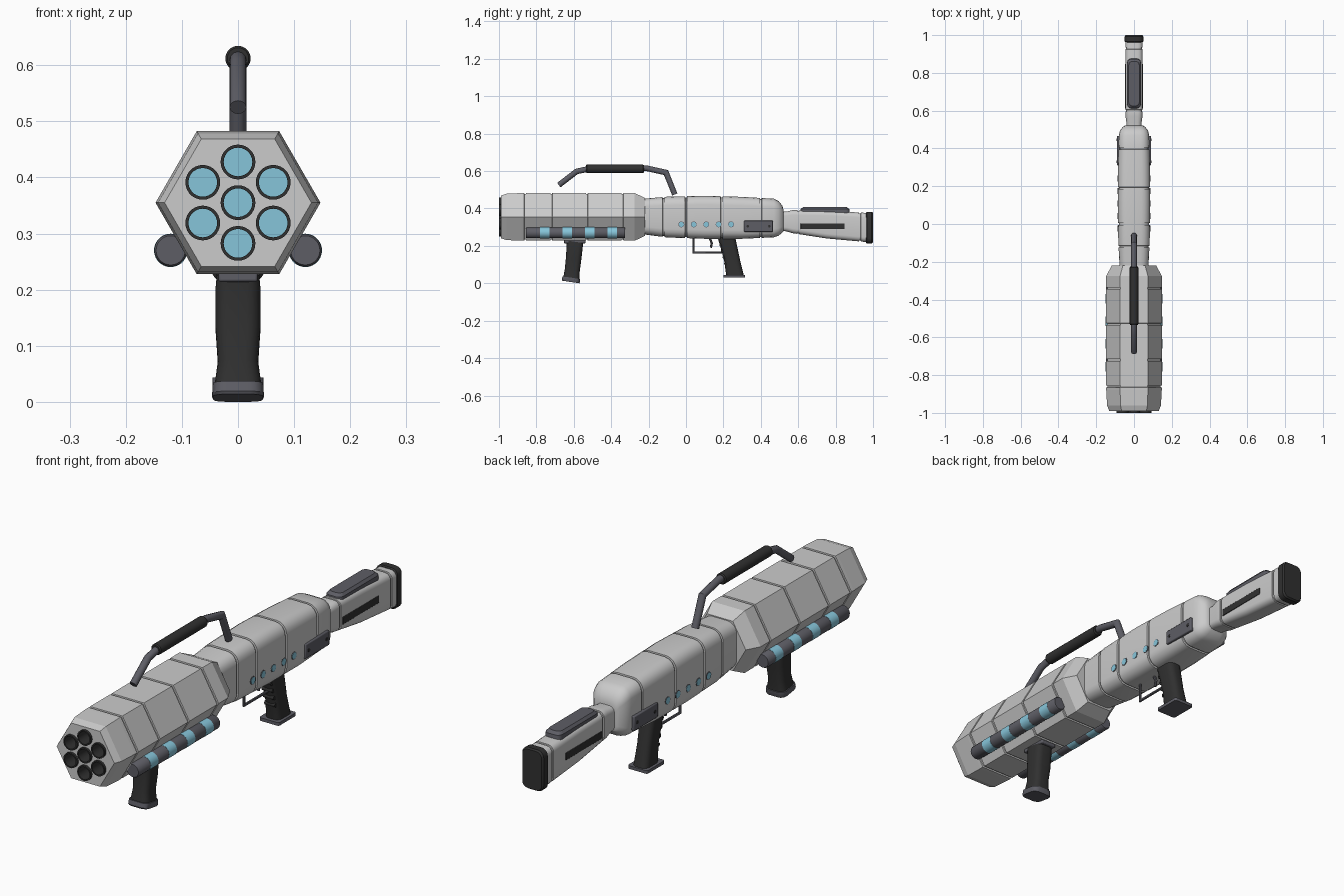
import bpy, bmesh, math
from mathutils import Vector

if "Cube" in bpy.data.objects:
    bpy.data.objects.remove(bpy.data.objects["Cube"])


def material(name, r, g, b):
    m = bpy.data.materials.new(name)
    m.diffuse_color = (r, g, b, 1)
    m.use_nodes = True
    m.node_tree.nodes["Principled BSDF"].inputs["Base Color"].default_value = m.diffuse_color
    return m


SHELL = material("shell", 0.60, 0.60, 0.62)
STEEL = material("steel", 0.11, 0.11, 0.13)
BLACK = material("black", 0.03, 0.03, 0.03)
BLUE = material("blue", 0.24, 0.56, 0.70)


def finish(name, bm, mat, smooth=True, bevel=0):
    bmesh.ops.recalc_face_normals(bm, faces=bm.faces)
    me = bpy.data.meshes.new(name)
    bm.to_mesh(me)
    bm.free()
    ob = bpy.data.objects.new(name, me)
    bpy.context.collection.objects.link(ob)
    me.materials.append(mat)
    if bevel:
        mod = ob.modifiers.new("bevel", 'BEVEL')
        mod.width, mod.segments = bevel, 2
    if smooth:
        bpy.ops.object.select_all(action='DESELECT')
        ob.select_set(True)
        bpy.context.view_layer.objects.active = ob
        bpy.ops.object.shade_smooth_by_angle(angle=math.radians(32))
    return ob


def loft(name, rings, mat, closed=False, smooth=True):
    """Skin a list of equal-length point rings; cap the ends, or join them when closed."""
    bm = bmesh.new()
    vs = [[bm.verts.new(p) for p in r] for r in rings]
    n = len(vs[0])
    pairs = list(zip(vs, vs[1:])) + ([(vs[-1], vs[0])] if closed else [])
    for a, b in pairs:
        for i in range(n):
            j = (i + 1) % n
            bm.faces.new((a[i], a[j], b[j], b[i]))
    if not closed:
        bm.faces.new(vs[0])
        bm.faces.new(vs[-1])
    return finish(name, bm, mat, smooth)


def box(name, center, size, mat, bevel=0.004):
    bm = bmesh.new()
    bmesh.ops.create_cube(bm, size=1)
    bmesh.ops.scale(bm, vec=size, verts=bm.verts)
    bmesh.ops.translate(bm, vec=center, verts=bm.verts)
    return finish(name, bm, mat, True, bevel)


def sweep(name, pts, r, mat, n=12):
    """Round bar with mitred corners along a path."""
    pts = [Vector(p) for p in pts]
    rings = []
    for i, p in enumerate(pts):
        d0 = (p - pts[max(i - 1, 0)]).normalized()
        d1 = (pts[min(i + 1, len(pts) - 1)] - p).normalized()
        t = (d0 + d1).normalized()
        u = t.orthogonal() if abs(t.x) > 0.9 else Vector((1, 0, 0))
        u = u.normalized()
        v = t.cross(u).normalized()
        k = 1 / max(0.6, t.dot(d1 if d1.length else d0))
        rings.append([p + u * r * math.cos(a) + v * r * k * math.sin(a)
                      for a in (math.tau * s / n for s in range(n))])
    return loft(name, rings, mat)


def circle(x, y, z, r, n=28):
    return [(x + r * math.cos(math.tau * i / n), y, z + r * math.sin(math.tau * i / n)) for i in range(n)]


def rounded(hx, hy, r, n=4):
    """Rounded rectangle outline centred on the origin."""
    out = []
    for q, (sx, sy) in enumerate([(1, 1), (-1, 1), (-1, -1), (1, -1)]):
        for i in range(n + 1):
            a = math.pi / 2 * (q + i / n)
            out.append((sx * (hx - r) + r * math.cos(a), sy * (hy - r) + r * math.sin(a)))
    return out


def hex_ring(y, hw, z0, z1):
    zm = (z0 + z1) / 2
    return [(hw, y, zm), (hw / 2, y, z1), (-hw / 2, y, z1), (-hw, y, zm), (-hw / 2, y, z0), (hw / 2, y, z0)]


def round_ring(y, hw, z0, z1, k=0.55):
    return [(a, y, b + (z0 + z1) / 2) for a, b in rounded(hw, (z1 - z0) / 2, hw * k)]


def grooved(st, cuts, depth=0.006, half=0.005):
    """Insert narrow panel grooves into a list of (y, half_width, z0, z1) stations."""
    def at(y):
        for a, b in zip(st, st[1:]):
            if a[0] <= y <= b[0]:
                t = (y - a[0]) / (b[0] - a[0])
                return [p + (q - p) * t for p, q in zip(a, b)]
    out = [list(s) for s in st]
    for c in cuts:
        for y, d in ((c - half, 0), (c - half + .001, depth), (c + half - .001, depth), (c + half, 0)):
            s = at(y)
            out.append([s[0], s[1] - d, s[2] + d, s[3] - d])
    return sorted(out)


# Hexagonal launcher housing
ZC = 0.355
hexes = [(y, 0.147 * s, ZC - 0.1275 * s, ZC + 0.1275 * s) for y, s in
         ((-0.99, .89), (-0.96, .97), (-0.88, 1), (-0.275, 1), (-0.22, .80))]
housing = loft("launcher_housing", [hex_ring(*s) for s in grooved(hexes, (-.86, -.72, -.53, -.34))],
               SHELL, smooth=False)

# Seven launch tubes, their bores cut from the housing
spots = [(0, ZC)] + [(0.0725 * math.sin(math.tau * i / 6), ZC + 0.0725 * math.cos(math.tau * i / 6)) for i in range(6)]
bm = bmesh.new()
for i, (x, z) in enumerate(spots):
    loft(f"launch_tube_{i}", [circle(x, y, z, r) for y, r in
         ((-1, .0255), (-1, .031), (-.84, .031), (-.84, .0255))], BLACK, closed=True)
    loft(f"tube_core_{i}", [circle(x, -.87, z, .027), circle(x, -.845, z, .027)], BLUE)
    a, b = ([bm.verts.new(p) for p in circle(x, y, z, .029)] for y in (-1.05, -.842))
    for k in range(len(a)):
        j = (k + 1) % len(a)
        bm.faces.new((a[k], a[j], b[j], b[k]))
    bm.faces.new(a)
    bm.faces.new(b)
cutter = finish("bore_cutter", bm, SHELL, False)
cutter.hide_render = True
cutter.hide_viewport = True
cutter.display_type = 'WIRE'
cut = housing.modifiers.new("bores", 'BOOLEAN')
cut.operation, cut.object, cut.solver = 'DIFFERENCE', cutter, 'EXACT'

# Receiver body and shoulder stock
receiver = [(-.23, .076, .262, .452), (-.1, .083, .245, .463), (.1, .086, .238, .468), (.3, .085, .238, .462),
            (.47, .080, .246, .452), (.495, .074, .254, .44), (.515, .058, .272, .415), (.522, .046, .28, .39)]
loft("receiver", [round_ring(*s) for s in grooved(receiver, (-.12, 0, .19, .40))], SHELL)
stock = [(.5, .040, .28, .383), (.535, .040, .278, .383), (.57, .045, .268, .391),
         (.75, .046, .24, .388), (.97, .046, .22, .376)]
loft("stock", [round_ring(*s) for s in grooved(stock, (.6, .93), .004)], SHELL)
loft("butt_pad", [round_ring(*s) for s in ((.962, .044, .218, .378), (.967, .049, .213, .382),
     (.993, .049, .213, .382), (1.0, .044, .218, .377))], BLACK)
loft("cheek_pad", [[(a, b + .743, z) for a, b in rounded(hx, hy, .02)] for z, hx, hy in
     ((.375, .036, .133), (.396, .036, .130), (.407, .028, .118))], STEEL)

# Details repeated on both sides
for s, side in ((1, "right"), (-1, "left")):
    box(f"stock_slot_{side}", (s * .044, .73, .305), (.008, .235, .03), BLACK, .002)
    box(f"side_panel_{side}", (s * .083, .388, .305), (.016, .155, .06), STEEL)
    for k in (-1, 1):
        sweep(f"panel_bolt_{side}_{k}", [(s * .085, .388 + k * .058, .305), (s * .093, .388 + k * .058, .305)], .007, BLACK)
    for i in range(5):
        y = -.025 + i * .0665
        sweep(f"light_{side}_{i}", [(s * .07, y, .315), (s * .0875, y, .315)], .0135, BLUE, 16)
        sweep(f"light_rim_{side}_{i}", [(s * .07, y, .315), (s * .0865, y, .315)], .016, STEEL, 16)
    loft(f"side_canister_{side}", [circle(s * .12, y, .27, r) for y, r in
         ((-.855, .026), (-.85, .029), (-.33, .029), (-.325, .026))], STEEL)
    for i in range(4):
        y = -.755 + i * .12
        loft(f"canister_band_{side}_{i}", [circle(s * .12, y + d, .27, .0298) for d in (-.025, .025)], BLUE)

# Carry handle
sweep("carry_handle_bar", [(0, -.68, .525), (0, -.585, .598), (0, -.52, .612), (0, -.21, .615),
                           (0, -.107, .592), (0, -.06, .475)], .015, STEEL)
loft("carry_handle_grip", [circle(0, y, .612, r) for y, r in
     ((-.535, .019), (-.53, .0225), (-.23, .0225), (-.225, .019))], BLACK)


# Grips: horizontal sections (z, y centre, half x, half y), sheared by tilt
def grip(name, secs, mat, tilt, r=.024):
    loft(name, [[(a, yc + b, z - tilt * b) for a, b in rounded(hx, hy, min(r, hx * .9))]
                for z, yc, hx, hy in secs], mat)


grip("front_grip", [(.222, -.595, .038, .046), (.20, -.595, .040, .043), (.13, -.601, .040, .041),
                    (.07, -.608, .036, .040), (.025, -.613, .042, .043)], BLACK, .15)
grip("front_grip_base", [(.007, -.616, .044, .046), (.012, -.616, .046, .048), (.03, -.613, .045, .047)], STEEL, .15)
box("front_grip_mount", (0, -.595, .225), (.07, .115, .022), STEEL)
grip("rear_grip", [(.25, .215, .033, .048), (.2, .228, .033, .045), (.12, .247, .031, .043),
                   (.042, .262, .034, .047)], BLACK, 0)
grip("rear_grip_base", [(.03, .258, .045, .058), (.043, .258, .045, .058)], STEEL, 0, .008)
for i in range(4):
    z = .205 - i * .033
    sweep(f"finger_ridge_{i}", [(-.024, .187 + i * .0085, z), (.024, .187 + i * .0085, z)], .009, BLACK)

# Trigger and guard
sweep("trigger_guard", [(0, .04, .25), (0, .04, .165), (0, .20, .165)], .0055, STEEL, 8)
sweep("trigger", [(0, .125, .245), (0, .138, .215), (0, .133, .19)], .006, STEEL, 8)
